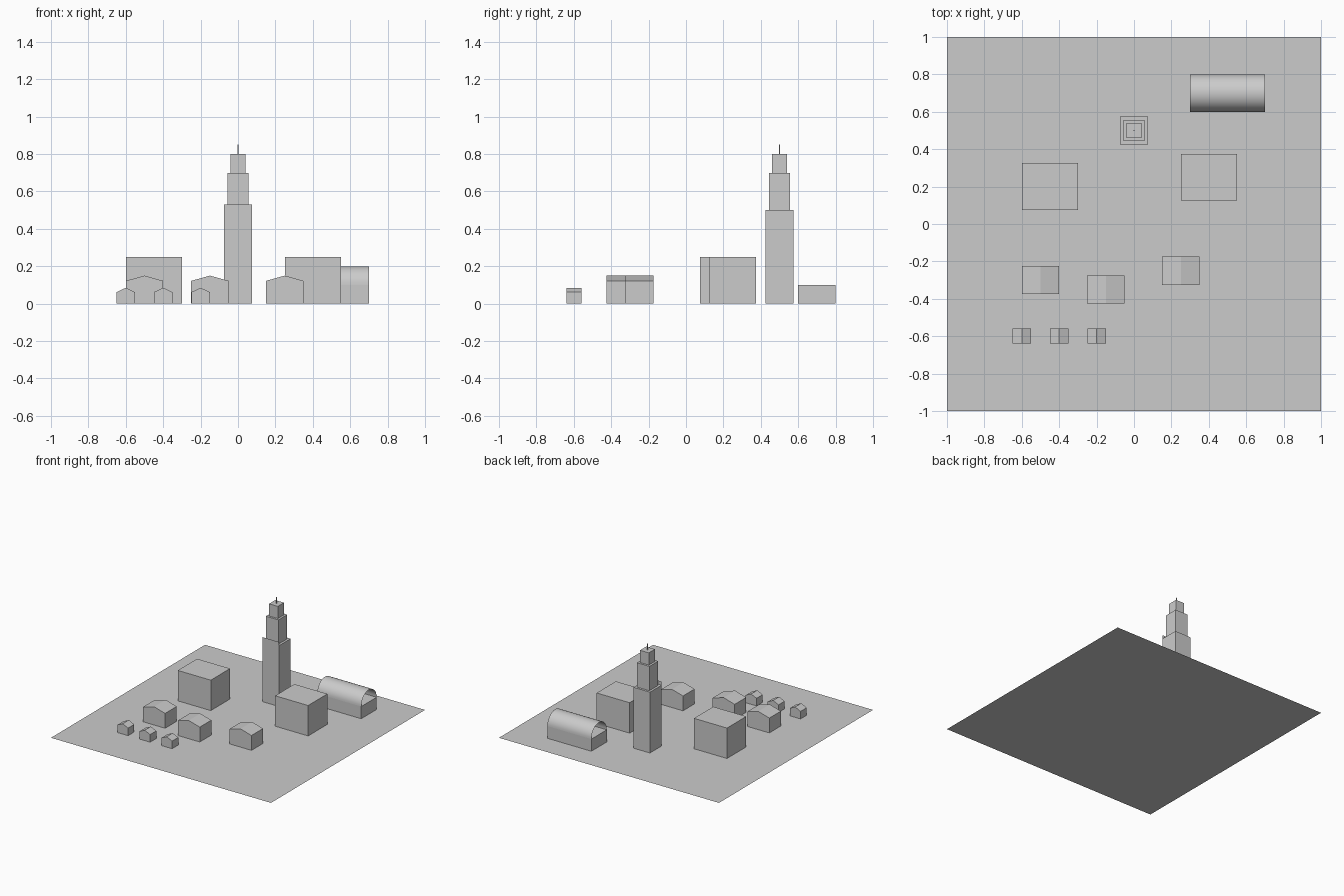
import bpy, math

if "Cube" in bpy.data.objects:
    bpy.data.objects.remove(bpy.data.objects["Cube"])

grey = bpy.data.materials.new("plain_grey")
grey.diffuse_color = (0.6, 0.6, 0.6, 1)
grey.use_nodes = True
grey.node_tree.nodes["Principled BSDF"].inputs["Base Color"].default_value = grey.diffuse_color


def make(name, verts, faces):
    me = bpy.data.meshes.new(name)
    me.from_pydata(verts, [], faces)
    me.materials.append(grey)
    ob = bpy.data.objects.new(name, me)
    bpy.context.collection.objects.link(ob)
    return ob


def prism(name, profile, y0, y1):
    """Extrude an x/z profile (counter-clockwise from the front) along y."""
    n = len(profile)
    verts = [(x, y, z) for y in (y0, y1) for x, z in profile]
    faces = [tuple(range(n)), tuple(reversed(range(n, 2 * n)))]
    faces += [(i, i + n, (i + 1) % n + n, (i + 1) % n) for i in range(n)]
    return make(name, verts, faces)


def box(name, cx, cy, w, d, z0, z1):
    a, b = cx - w / 2, cx + w / 2
    return prism(name, [(a, z0), (b, z0), (b, z1), (a, z1)], cy - d / 2, cy + d / 2)


def house(name, cx, cy, w, d, eave, ridge):
    a, b = cx - w / 2, cx + w / 2
    return prism(name, [(a, 0), (b, 0), (b, eave), (cx, ridge), (a, eave)],
                 cy - d / 2, cy + d / 2)


# Ground sheet
make("ground_sheet", [(-1, -1, 0), (1, -1, 0), (1, 1, 0), (-1, 1, 0)], [(0, 1, 2, 3)])

# Stepped tower with a thin mast
for name, w, z0, z1 in (("tower_base", 0.15, 0, 0.5), ("tower_middle", 0.114, 0.5, 0.7),
                        ("tower_top", 0.08, 0.7, 0.8), ("tower_mast", 0.005, 0.8, 0.85)):
    box(name, 0, 0.5, w, w, z0, z1)

# Thin front panel rising above the tower base
make("tower_front_panel",
     [(-0.075, 0.425, 0.5), (0.075, 0.425, 0.5), (0.075, 0.425, 0.53), (-0.075, 0.425, 0.53)],
     [(0, 1, 2, 3)])

# Large flat-roofed blocks
box("block_left", -0.45, 0.2, 0.3, 0.25, 0, 0.25)
box("block_right", 0.4, 0.25, 0.3, 0.25, 0, 0.25)

# Medium houses
for i, (x, y) in enumerate(((-0.5, -0.3), (-0.15, -0.35), (0.25, -0.25))):
    house(f"house_{i + 1}", x, y, 0.2, 0.15, 0.122, 0.15)

# Small huts
for i, x in enumerate((-0.6, -0.4, -0.2)):
    house(f"hut_{i + 1}", x, -0.6, 0.098, 0.08, 0.062, 0.085)

# Hall: box walls with an open-ended half-round roof
box("hall_walls", 0.5, 0.7, 0.4, 0.2, 0, 0.1)
N = 24
verts = [(x, 0.7 - 0.1 * math.cos(math.pi * i / N), 0.1 + 0.1 * math.sin(math.pi * i / N))
         for i in range(N + 1) for x in (0.3, 0.7)]
roof = make("hall_roof", verts,
            [(2 * i, 2 * i + 1, 2 * i + 3, 2 * i + 2) for i in range(N)])
for p in roof.data.polygons:
    p.use_smooth = True
